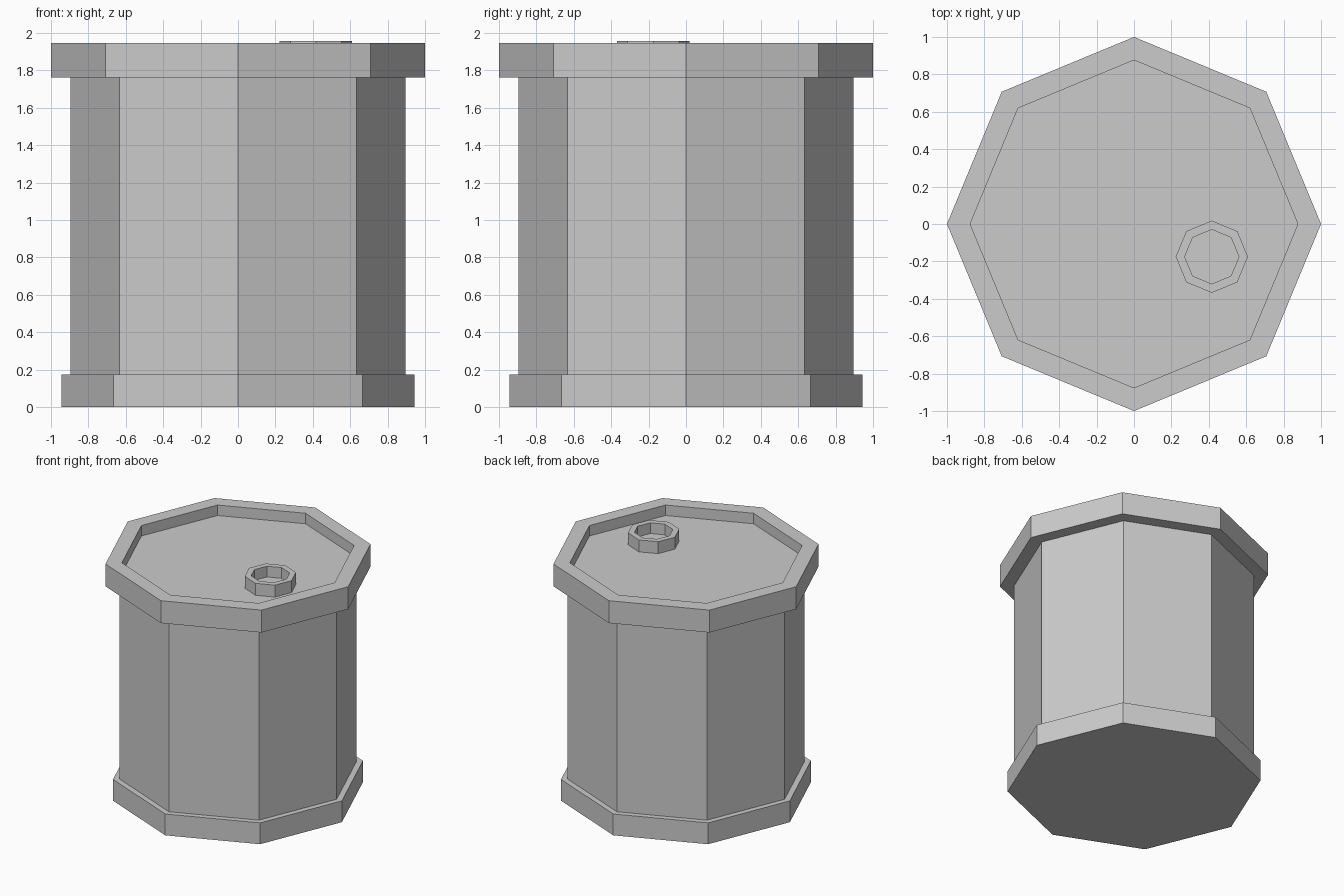
import bpy
import bmesh
from math import cos, sin, pi

SIDES = 8

cube = bpy.data.objects.get("Cube")
if cube:
    bpy.data.objects.remove(cube, do_unlink=True)

# Single painted metal colour
metal = bpy.data.materials.new("grey metal")
metal.use_nodes = True
metal.diffuse_color = (0.6, 0.6, 0.6, 1)
metal.node_tree.nodes["Principled BSDF"].inputs["Base Color"].default_value = metal.diffuse_color


def lathe(name, profile, location=(0, 0, 0), cap_start=False, cap_end=False):
    """Revolve (radius, z) points, listed outside-upward, into a flat-sided shell."""
    bm = bmesh.new()
    rings = []
    for r, z in profile:
        angles = [2 * pi * i / SIDES for i in range(SIDES)]
        rings.append([bm.verts.new((r * cos(a), r * sin(a), z)) for a in angles])
    for low, high in zip(rings, rings[1:]):
        for i in range(SIDES):
            j = (i + 1) % SIDES
            bm.faces.new((low[i], low[j], high[j], high[i]))
    if cap_start:
        bm.faces.new(rings[0][::-1])
    if cap_end:
        bm.faces.new(rings[-1])
    mesh = bpy.data.meshes.new(name)
    bm.to_mesh(mesh)
    bm.free()
    mesh.materials.append(metal)
    obj = bpy.data.objects.new(name, mesh)
    obj.location = location
    bpy.context.collection.objects.link(obj)
    return obj


BODY_R = 0.895
BASE_TOP, RIM_BOTTOM, RIM_TOP, LID = 0.175, 1.762, 1.946, 1.86

# Bottom band with closed underside
lathe("base_band", [(0.943, 0), (0.943, BASE_TOP), (BODY_R, BASE_TOP)], cap_start=True)

# Straight drum wall
lathe("drum_body", [(BODY_R, BASE_TOP), (BODY_R, RIM_BOTTOM)])

# Overhanging rim with the lid sunk inside it
lathe("top_rim_and_lid",
      [(BODY_R, RIM_BOTTOM), (1, RIM_BOTTOM), (1, RIM_TOP), (0.876, RIM_TOP), (0.876, LID)],
      cap_end=True)

# Hollow filler neck on the lid
lathe("filler_neck", [(0.193, 0), (0.193, 0.098), (0.145, 0.098), (0.145, 0.01)],
      location=(0.416, -0.175, LID), cap_end=True)
